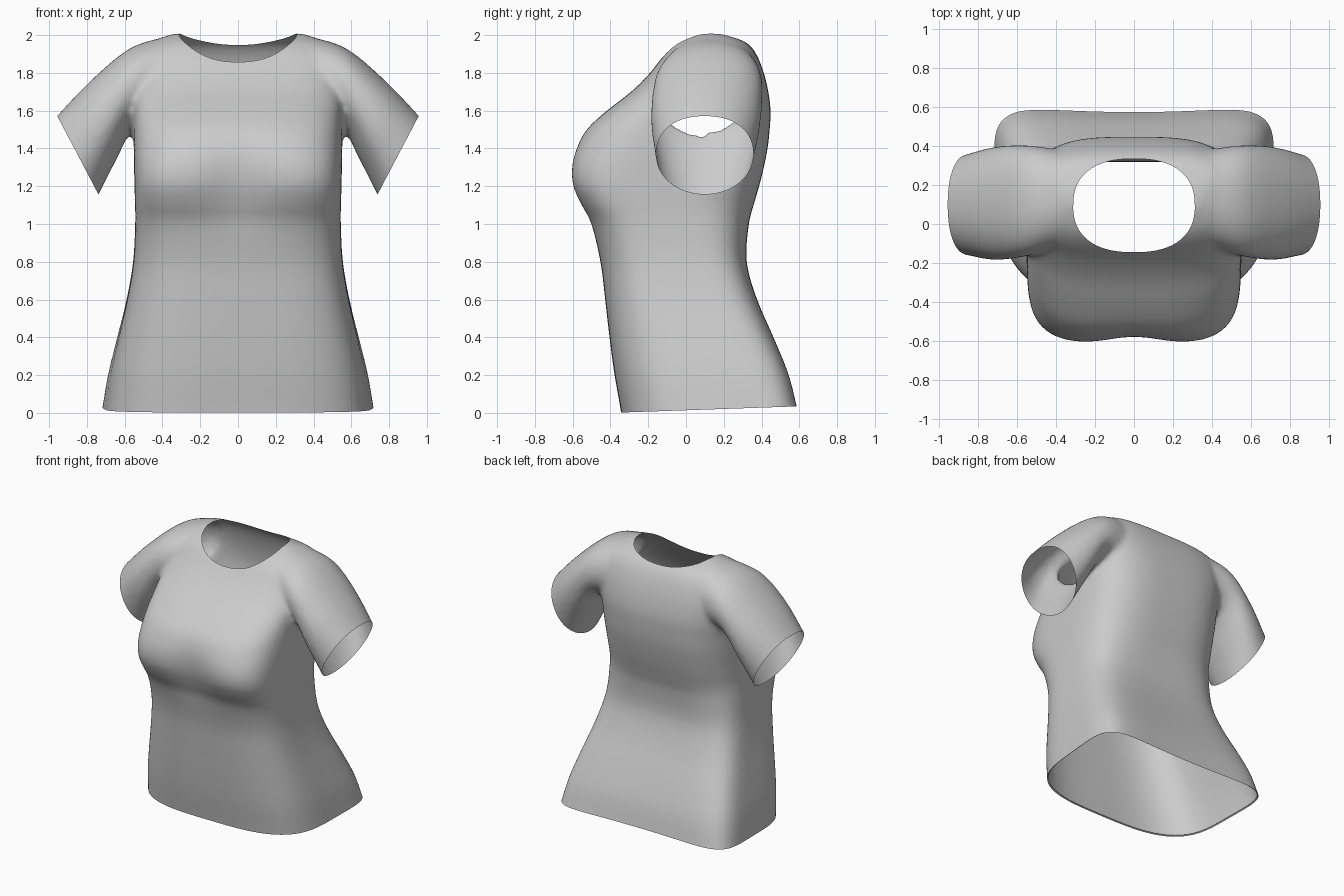
import bpy, bmesh, math
from mathutils import Vector

cube = bpy.data.objects.get("Cube")
if cube:
    bpy.data.objects.remove(cube)

cloth = bpy.data.materials.new("grey cloth")
cloth.use_nodes = True
GREY = (0.6, 0.6, 0.6, 1)
cloth.diffuse_color = GREY
cloth.node_tree.nodes["Principled BSDF"].inputs["Base Color"].default_value = GREY


def rounded(t, n):
    """Point on a unit superellipse at polar angle t."""
    c, s = math.cos(t), math.sin(t)
    r = (abs(c) ** n + abs(s) ** n) ** (-1 / n)
    return r * c, r * s


def loft(bm, rings):
    """Skin a closed solid through rings of equal length."""
    loops = [[bm.verts.new(p) for p in ring] for ring in rings]
    for a, b in zip(loops, loops[1:]):
        for i in range(len(a)):
            j = (i + 1) % len(a)
            bm.faces.new((a[i], a[j], b[j], b[i]))
    bm.faces.new(loops[0][::-1])
    bm.faces.new(loops[-1])


def spline(rows, steps):
    """Catmull-Rom resampling of number rows."""
    out = []
    for i in range(len(rows) - 1):
        p0, p1, p2, p3 = (rows[max(0, min(len(rows) - 1, i + k))] for k in (-1, 0, 1, 2))
        for s in range(steps):
            t = s / steps
            out.append([b + 0.5 * t * (c - a + t * (2 * a - 5 * b + 4 * c - d + t * (3 * (b - c) + d - a)))
                        for a, b, c, d in zip(p0, p1, p2, p3)])
    return out + [list(rows[-1])]


# Torso stations: height, half width, front y, back y
TORSO = [(-.15, .77, -.325, .66), (0, .738, -.343, .61), (.2, .702, -.378, .56),
         (.4, .65, -.405, .478), (.6, .598, -.428, .388), (.8, .56, -.453, .328),
         (1, .546, -.507, .335), (1.1, .545, -.562, .358), (1.2, .548, -.607, .387),
         (1.3, .55, -.614, .412), (1.4, .552, -.587, .432), (1.5, .552, -.53, .443),
         (1.6, .555, -.42, .448), (1.7, .56, -.29, .436), (1.8, .56, -.19, .412),
         (1.9, .54, -.112, .372), (1.965, .46, -.04, .315), (2.008, .34, .06, .2)]


def torso_ring(row, count=96):
    z, w, front, back = row
    mid, depth = (front + back) / 2, (back - front) / 2
    flare = max(0, 1 - z / 1.1)
    bust = math.exp(-((z - 1.22) / .2) ** 2)
    ring = []
    for i in range(count):
        t = 2 * math.pi * i / count
        cx, cy = rounded(t, 3.3 + (3.2 * flare if t < math.pi else .9 * bust))
        x = w * cx * (1 - .08 * flare * (1 - cy) / 2)
        y = mid + depth * cy
        if cy < 0:   # hollow between the bust points
            y += .04 * bust * math.exp(-(x / .18) ** 2) * -cy
        else:        # back hem bows in at the middle
            y -= .028 * flare * cy * max(0, 1 - (x / .6) ** 2)
        ring.append((x, y, z))
    return ring


# Sleeve stations: top x z, bottom x z, front y, back y
SLEEVE = [(.28, 1.995, .28, 1.5, -.1, .36), (.45, 1.975, .42, 1.54, -.135, .39),
          (.6, 1.912, .545, 1.52, -.17, .405), (.79, 1.748, .642, 1.345, -.185, .395),
          (.957, 1.572, .738, 1.155, -.16, .358), (1.05, 1.46, .79, 1.05, -.145, .335)]


def sleeve_ring(row, side, count=64):
    tx, tz, bx, bz, front, back = row
    ring = []
    for i in range(count):
        t = 2 * math.pi * i / count
        c, s = rounded(t, 2.25 if t < math.pi else 2)
        k = (1 + s) / 2
        ring.append((side * (bx + (tx - bx) * k), (front + back) / 2 + (back - front) / 2 * c,
                     bz + (tz - bz) * k))
    return ring


# Torso and sleeves as overlapping solids
bm = bmesh.new()
loft(bm, [torso_ring(r) for r in spline(TORSO, 3)])
for side in (-1, 1):
    loft(bm, [sleeve_ring(r, side) for r in spline(SLEEVE, 4)])
bmesh.ops.recalc_face_normals(bm, faces=bm.faces)
mesh = bpy.data.meshes.new("shirt")
bm.to_mesh(mesh)
bm.free()
shirt = bpy.data.objects.new("shirt", mesh)
bpy.context.collection.objects.link(shirt)

# Neck cutter, narrower towards the front
NECK_Y, NECK_W, NECK_D, NECK_N = .095, .312, .24, 2.4
bm = bmesh.new()
loft(bm, [[(NECK_W * c, NECK_Y + NECK_D * s, z) for c, s in
           (rounded(2 * math.pi * i / 80, NECK_N) for i in range(80))] for z in (1.6, 2.3)])
bmesh.ops.recalc_face_normals(bm, faces=bm.faces)
cut_mesh = bpy.data.meshes.new("neck_cutter")
bm.to_mesh(cut_mesh)
bm.free()
cutter = bpy.data.objects.new("neck_cutter", cut_mesh)
cutter.hide_render = True
bpy.context.collection.objects.link(cutter)

# Fuse, soften and open the neck
fuse = shirt.modifiers.new("fuse", 'REMESH')
fuse.mode, fuse.voxel_size = 'VOXEL', .016
soft = shirt.modifiers.new("soften", 'SMOOTH')
soft.factor, soft.iterations = .5, 14
neck = shirt.modifiers.new("neck", 'BOOLEAN')
neck.operation, neck.object, neck.solver = 'DIFFERENCE', cutter, 'EXACT'
bpy.context.view_layer.update()
done = bpy.data.meshes.new_from_object(shirt.evaluated_get(bpy.context.evaluated_depsgraph_get()))
shirt.modifiers.clear()
shirt.data = done
bpy.data.objects.remove(cutter)

bm = bmesh.new()
bm.from_mesh(done)


def in_neck(p):
    return p.z > 1.55 and (abs(p.x) / NECK_W) ** NECK_N + (abs(p.y - NECK_Y) / NECK_D) ** NECK_N < 1.0005


bmesh.ops.delete(bm, geom=[f for f in bm.faces if in_neck(f.calc_center_median())], context='FACES')


def slice_off(point, normal, keep):
    """Cut the chosen region with a plane and drop its outer side."""
    faces = [f for f in bm.faces if keep(f.calc_center_median())]
    geom = set(faces) | {e for f in faces for e in f.edges} | {v for f in faces for v in f.verts}
    bmesh.ops.bisect_plane(bm, geom=list(geom), plane_co=point, plane_no=normal, clear_outer=True)


# Cuffs and hem
for side in (-1, 1):
    slice_off((side * .957, 0, 1.572), (side * .885, 0, -.465),
              lambda p: p.x * side > .64 and p.z > .95)
slice_off((0, -.34, .002), (0, .035, -1), lambda p: p.z < .3)

# Narrow turned-in lip along the hem
hem = [e for e in bm.edges if e.is_boundary and e.verts[0].co.z < .2]
lip = bmesh.ops.extrude_edge_only(bm, edges=hem)["geom"]
for v in lip:
    if isinstance(v, bmesh.types.BMVert):
        v.co = Vector((v.co.x * .988, .13 + (v.co.y - .13) * .982, v.co.z + .006))

bm.to_mesh(done)
bm.free()
done.materials.clear()
done.materials.append(cloth)
bpy.context.view_layer.objects.active = shirt
shirt.select_set(True)
bpy.ops.object.shade_smooth_by_angle(angle=math.radians(50))
